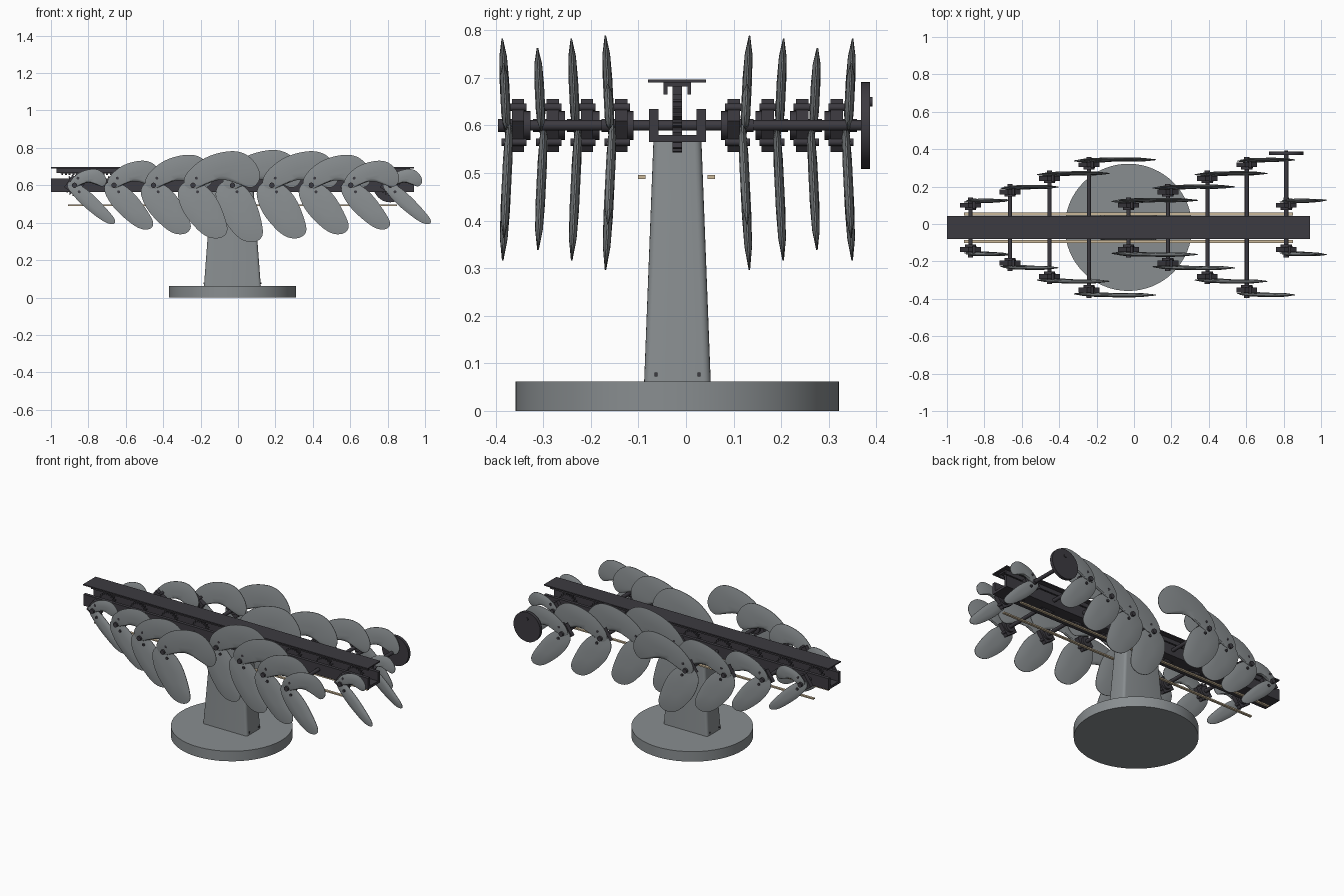
import bpy, bmesh, math
from mathutils import Matrix, Vector

cube = bpy.data.objects.get("Cube")
if cube:
    bpy.data.objects.remove(cube, do_unlink=True)

CX, CY, AXLE_Z = -0.03, -0.018, 0.60


def material(name, colour):
    m = bpy.data.materials.new(name)
    m.use_nodes = True
    m.diffuse_color = (*colour, 1)
    m.node_tree.nodes["Principled BSDF"].inputs["Base Color"].default_value = (*colour, 1)
    return m


GREY = material("steel grey", (0.25, 0.27, 0.28))
DARK = material("dark iron", (0.046, 0.043, 0.052))
TAN = material("pale wood", (0.60, 0.48, 0.32))


def finish(name, bm, mat, smooth=False):
    bmesh.ops.recalc_face_normals(bm, faces=bm.faces)
    mesh = bpy.data.meshes.new(name)
    bm.to_mesh(mesh)
    bm.free()
    mesh.materials.append(mat)
    ob = bpy.data.objects.new(name, mesh)
    bpy.context.collection.objects.link(ob)
    if smooth:
        bpy.ops.object.select_all(action="DESELECT")
        ob.select_set(True)
        bpy.context.view_layer.objects.active = ob
        bpy.ops.object.shade_smooth_by_angle(angle=math.radians(35))
    return ob


def add_box(bm, lo, hi):
    lo, hi = Vector(lo), Vector(hi)
    bmesh.ops.create_cube(bm, size=1, matrix=Matrix.Translation((lo + hi) / 2)
                          @ Matrix.Diagonal((*(hi - lo), 1)))


def add_rod(bm, x, z, y0, y1, r, sides=24):
    # cylinder along y
    bmesh.ops.create_cone(bm, cap_ends=True, segments=sides, radius1=r, radius2=r,
                          depth=abs(y1 - y0), matrix=Matrix.Translation((x, (y0 + y1) / 2, z))
                          @ Matrix.Rotation(math.pi / 2, 4, "X"))


def loft(bm, rings):
    # closed skin through rings of equal length, capped at both ends
    rows = [[bm.verts.new(p) for p in ring] for ring in rings]
    n = len(rows[0])
    for a, b in zip(rows, rows[1:]):
        for i in range(n):
            j = (i + 1) % n
            bm.faces.new((a[i], a[j], b[j], b[i]))
    bm.faces.new(rows[0])
    bm.faces.new(rows[-1])


def rounded(points, passes=3):
    # corner cutting
    pts = [Vector(p) for p in points]
    for _ in range(passes):
        out = []
        for a, b in zip(pts, pts[1:] + pts[:1]):
            out += [a.lerp(b, 0.25), a.lerp(b, 0.75)]
        pts = out
    return pts


# round base
bm = bmesh.new()
bmesh.ops.create_cone(bm, cap_ends=True, segments=64, radius1=0.34, radius2=0.34,
                      depth=0.062, matrix=Matrix.Translation((CX, CY, 0.031)))
finish("base", bm, GREY, True)

# tapered column
bm = bmesh.new()
add_box(bm, (CX - 0.152, CY - 0.07, 0.06), (CX + 0.152, CY + 0.07, 0.57))
for v in bm.verts:
    if v.co.z > 0.3:
        v.co.x = CX + (v.co.x - CX) * 0.75
        v.co.y = CY + (v.co.y - CY) * 0.72
upright = [e for e in bm.edges if abs(e.verts[0].co.z - e.verts[1].co.z) > 0.3]
bmesh.ops.bevel(bm, geom=upright, offset=0.015, segments=4, profile=0.5, affect="EDGES")
finish("column", bm, GREY, True)

# small bolts on the narrow sides of the column
bm = bmesh.new()
for sx in (-1, 1):
    for sy in (-1, 1):
        x, y = CX + sx * 0.151, CY + sy * 0.045
        add_box(bm, (x - 0.004, y - 0.003, 0.073), (x + 0.004, y + 0.003, 0.081))
finish("column_bolts", bm, DARK)

# long beam: top plate, hanging rail, side rails and floor
bm = bmesh.new()
add_box(bm, (-1, CY - 0.062, 0.690), (0.94, CY + 0.060, 0.697))
add_box(bm, (-0.97, CY - 0.028, 0.682), (0.92, CY + 0.028, 0.690))
for s in (-1, 1):
    y = CY + s * 0.025
    add_box(bm, (-0.97, y - 0.004, 0.665), (0.92, y + 0.004, 0.690))
    y = CY + s * 0.050
    add_box(bm, (-1, y - 0.010, 0.565), (0.94, y + 0.010, 0.635))
add_box(bm, (-1, CY - 0.042, 0.565), (0.94, CY + 0.042, 0.580))
finish("beam", bm, DARK)

# toothed rack under the top plate
bm = bmesh.new()
add_box(bm, (-0.95, CY - 0.010, 0.664), (0.90, CY + 0.010, 0.684))
for i in range(92):
    x = -0.94 + i * 0.02
    add_box(bm, (x - 0.005, CY - 0.010, 0.655), (x + 0.005, CY + 0.010, 0.665))
finish("rack", bm, DARK)

# guide rods
for name, y in (("front_guide_rod", -0.093), ("back_guide_rod", 0.053)):
    bm = bmesh.new()
    add_box(bm, (-0.91, y - 0.0075, 0.488), (0.85, y + 0.0075, 0.496))
    finish(name, bm, TAN)

# blade outlines relative to the hub, in hundredths
UPPER = [(-6, 1), (-3, 8), (7, 16), (21, 19.5), (30, 17.5), (36.5, 10), (37.5, 3),
         (33, -2), (27, 0), (16, 4), (6, 0), (-1, -3)]
# lower outline: first value along the blade, second towards the rounded edge
LOWER = [(-2, 9), (6, 11.5), (14, 11), (26, 7), (30.5, 0), (29.5, -6), (23, -8),
         (11, -9), (2, -6), (-4, 1)]


def blade(name, outline, x, y, out):
    # lens-shaped paddle, thick in the middle
    pts = rounded(outline)
    mid = sum(pts, Vector((0, 0))) / len(pts)
    bm = bmesh.new()
    rings = []
    for scale, t in ((0.3, -0.010), (0.7, -0.008), (1, -0.0015),
                     (1, 0.0015), (0.7, 0.008), (0.3, 0.010)):
        ring = []
        for p in pts:
            q = mid + (p - mid) * scale
            lean = out * 0.05 * abs(q.y)
            ring.append((x + q.x, y + t + lean, AXLE_Z + q.y))
        rings.append(ring)
    loft(bm, rings)
    finish(name, bm, GREY, True)


def upper_outline(s):
    k = 0.01 * (1 - 0.54 * s * s)
    return [(u * k, v * k) for u, v in UPPER]


def lower_outline(s):
    a = math.radians(-70 + 25 * s)
    length, width = 0.0108 - 0.001 * s, 0.01 * (1 - 0.6 * s * s)
    c, d = math.cos(a), math.sin(a)
    return [(u * length * c + v * width * d, u * length * d - v * width * c)
            for u, v in LOWER]


def hub(name, x, y, out):
    # clamp block, inner collar, outer cap and bolts
    bm = bmesh.new()
    bmesh.ops.create_cube(bm, size=1, matrix=Matrix.Translation((x, y, AXLE_Z))
                          @ Matrix.Rotation(math.radians(35), 4, "Y")
                          @ Matrix.Diagonal((0.08, 0.026, 0.08, 1)))
    add_rod(bm, x, AXLE_Z, y - out * 0.026, y, 0.03)
    add_rod(bm, x, AXLE_Z, y, y + out * 0.042, 0.014)
    for dx, dz in ((0.018, 0.038), (0.025, -0.035)):
        add_rod(bm, x + dx, AXLE_Z + dz, y - out * 0.018, y + out * 0.035, 0.008, 12)
    finish(name, bm, DARK, True)


def gear(name, x):
    teeth = 18
    bm = bmesh.new()
    profile = []
    for i in range(teeth * 4):
        r = 0.057 if i % 4 < 2 else 0.045
        a = 2 * math.pi * i / (teeth * 4)
        profile.append((r * math.cos(a), r * math.sin(a)))
    loft(bm, [[(x + u, CY + dy, AXLE_Z + v) for u, v in profile] for dy in (-0.010, 0.010)])
    finish(name, bm, DARK)


# nine cross shafts with stepped lengths, each with a pair of blades at both ends
REACH = (0.118, 0.19, 0.262, 0.335)
for i in range(9):
    x = CX + (i - 4) * 0.211
    s = abs(i - 4) / 4
    reach = REACH[i % 4]
    bm = bmesh.new()
    back = 0.375 if i == 8 else CY + reach
    add_rod(bm, x, AXLE_Z, CY - reach, back, 0.011)
    finish(f"shaft_{i + 1}", bm, DARK, True)
    gear(f"gear_{i + 1}", x)
    for side, out in (("front", -1), ("back", 1)):
        y = CY + out * reach
        hub(f"{side}_hub_{i + 1}", x, y, out)
        blade(f"{side}_upper_blade_{i + 1}", upper_outline(s), x, y + out * 0.024, out)
        blade(f"{side}_lower_blade_{i + 1}", lower_outline(s), x, y + out * 0.018, out)

# hand wheel on the last shaft
bm = bmesh.new()
wheel_x = CX + 4 * 0.211
add_rod(bm, wheel_x, AXLE_Z, 0.368, 0.387, 0.091, 48)
add_rod(bm, wheel_x, AXLE_Z + 0.05, 0.38, 0.392, 0.010, 16)
finish("hand_wheel", bm, DARK, True)
